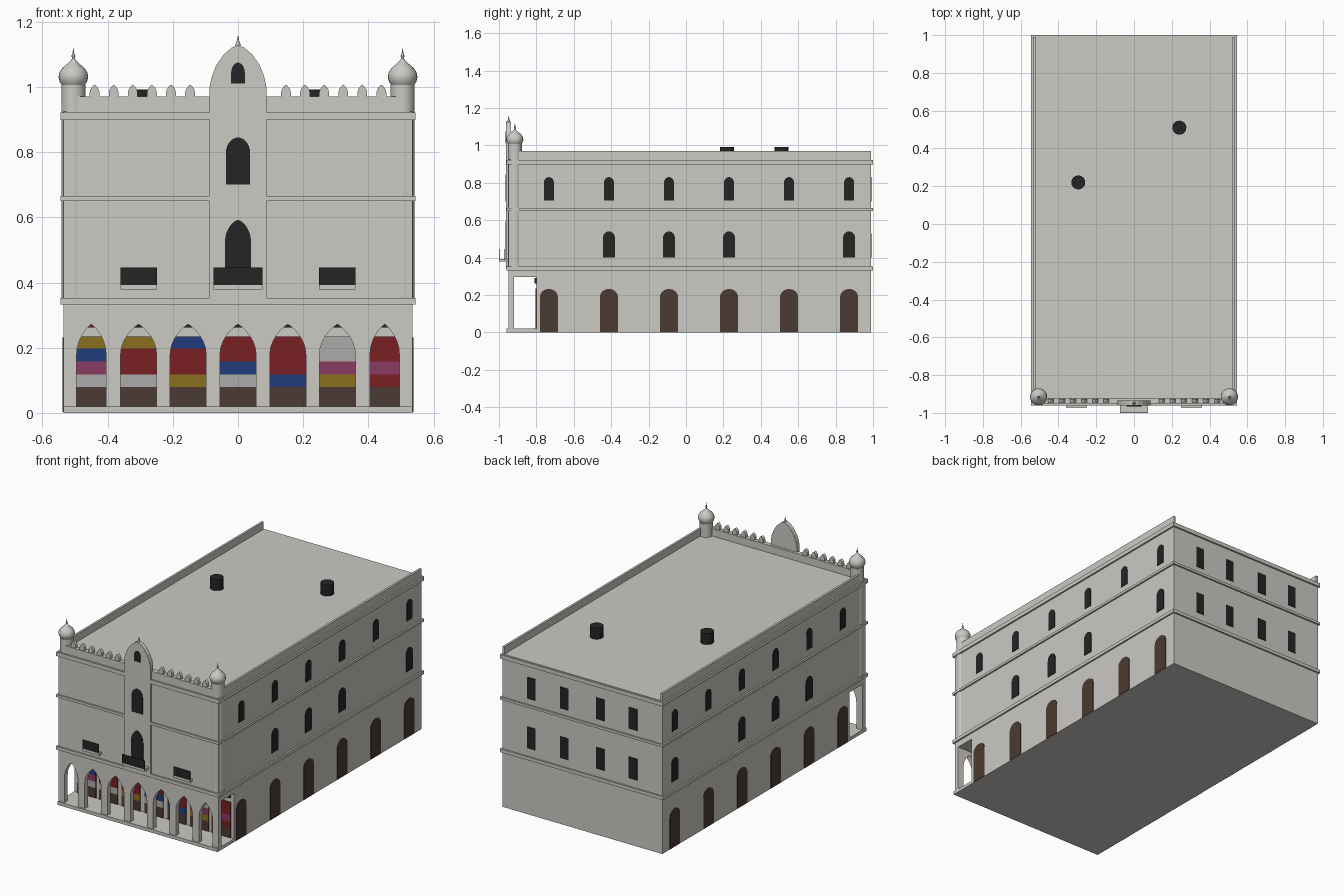
import bpy, bmesh, math

if "Cube" in bpy.data.objects:
    bpy.data.objects.remove(bpy.data.objects["Cube"])

def mat(name, r, g, b):
    m = bpy.data.materials.new(name)
    m.diffuse_color = (r, g, b, 1)
    m.use_nodes = True
    m.node_tree.nodes["Principled BSDF"].inputs["Base Color"].default_value = m.diffuse_color
    return m

STONE = mat("pale_stone", 0.60, 0.585, 0.55)
DARK = mat("dark_opening", 0.018, 0.018, 0.018)
BROWN = mat("brown_wood", 0.07, 0.042, 0.032)
RED = mat("red_cloth", 0.19, 0.014, 0.016)
BLUE = mat("blue_cloth", 0.015, 0.045, 0.20)
GOLD = mat("mustard_cloth", 0.26, 0.16, 0.014)
PINK = mat("pink_cloth", 0.25, 0.045, 0.12)
WHITE = mat("white_cloth", 0.42, 0.41, 0.40)

def finish(name, bm, m, smooth=False):
    bmesh.ops.remove_doubles(bm, verts=bm.verts, dist=1e-6)
    bmesh.ops.recalc_face_normals(bm, faces=bm.faces)
    me = bpy.data.meshes.new(name)
    bm.to_mesh(me)
    bm.free()
    me.materials.append(m)
    o = bpy.data.objects.new(name, me)
    bpy.context.collection.objects.link(o)
    if smooth:
        bpy.context.view_layer.objects.active = o
        o.select_set(True)
        bpy.ops.object.shade_smooth_by_angle(angle=math.radians(35))
        o.select_set(False)
    return o

def prism(name, pts, axis, a, b, m):
    """Extrude a 2D outline along x (outline in y,z) or y (outline in x,z)."""
    bm = bmesh.new()
    at = lambda p, d: (d, p[0], p[1]) if axis == "x" else (p[0], d, p[1])
    lo = [bm.verts.new(at(p, a)) for p in pts]
    hi = [bm.verts.new(at(p, b)) for p in pts]
    bm.faces.new(lo)
    bm.faces.new(hi[::-1])
    n = len(pts)
    for i in range(n):
        j = (i + 1) % n
        bm.faces.new((lo[i], lo[j], hi[j], hi[i]))
    return finish(name, bm, m)

def box(name, x0, x1, y0, y1, z0, z1, m):
    return prism(name, [(x0, z0), (x1, z0), (x1, z1), (x0, z1)], "y", y0, y1, m)

def arch(c, w, z0, spring, top, q=0.5, n=7):
    """Arch outline, left foot to right foot; q=0.5 is round, q near 1 pointed."""
    half = []
    for i in range(n + 1):
        t = math.sin(math.pi / 2 * i / n)
        half.append((w / 2 * max(0, 1 - t * t) ** q, spring + (top - spring) * t))
    return ([(c - w / 2, z0)] + [(c - x, z) for x, z in half]
            + [(c + x, z) for x, z in half[-2::-1]] + [(c + w / 2, z0)])

def lathe(name, prof, x, y, m, n=24):
    bm = bmesh.new()
    rings = [[bm.verts.new((x + r * math.cos(2 * math.pi * k / n),
                            y + r * math.sin(2 * math.pi * k / n), z))
              for k in range(n)] for r, z in prof]
    for a, b in zip(rings, rings[1:]):
        for k in range(n):
            bm.faces.new((a[k], a[(k + 1) % n], b[(k + 1) % n], b[k]))
    bm.faces.new(rings[0][::-1])
    bm.faces.new(rings[-1])
    return finish(name, bm, m, True)

W = 0.535
# Main body: side outline with the open arcade passage at the front
prism("main_body", [(-0.96, 0), (0.99, 0), (0.99, 0.925), (-0.95, 0.925), (-0.95, 0.295),
                    (-0.80, 0.295), (-0.80, 0.02), (-0.96, 0.02)], "x", -W, W, STONE)

# Arcade screen with seven pointed arches
centres = [-0.45, -0.305, -0.153, 0, 0.153, 0.305, 0.45]
outline = [(-W, 0.295), (-W, 0.02)]
for c in centres:
    outline += arch(c, 0.09 if abs(c) > 0.4 else 0.11, 0.02, 0.18, 0.272, 0.9)
outline += [(W, 0.02), (W, 0.295)]
prism("arcade_screen", outline, "y", -0.95, -0.92, STONE)

# Shop fronts: wooden counter, four rows of cloth, and a sign board
stock = [(WHITE, PINK, BLUE, GOLD), (WHITE, RED, RED, GOLD), (GOLD, RED, RED, BLUE),
         (WHITE, BLUE, RED, RED), (BLUE, RED, RED, RED), (GOLD, PINK, WHITE, WHITE),
         (RED, PINK, RED, RED)]
rows = [0.08, 0.118, 0.158, 0.198, 0.235]
for i, (c, cloths) in enumerate(zip(centres, stock)):
    x0, x1 = c - 0.062, c + 0.062
    box(f"shop_counter_{i}", x0, x1, -0.805, -0.80, 0.02, 0.08, BROWN)
    for j, m in enumerate(cloths):
        box(f"shop_cloth_{i}_{j}", x0, x1, -0.805, -0.80, rows[j], rows[j + 1], m)
    box(f"shop_sign_{i}", x0, x1, -0.809, -0.80, 0.262, 0.29, RED if i == 0 else DARK)

# String courses around all sides
for i, (z0, z1) in enumerate([(0.332, 0.352), (0.65, 0.665), (0.898, 0.922)]):
    box(f"string_course_{i}", -W - 0.01, W + 0.01, -0.96, 1.0, z0, z1, STONE)

# Central bay with a curved gable, openings and finial
gable = [(0.087, 1.0), (0.081, 1.03), (0.067, 1.066), (0.045, 1.098), (0.02, 1.12)]
prism("central_bay", [(-0.087, 0.345), (0.087, 0.345)] + gable + [(0, 1.128)]
      + [(-x, z) for x, z in gable[::-1]], "y", -0.962, -0.935, STONE)
lathe("gable_finial", [(0.005, 1.115), (0.008, 1.13), (0.004, 1.14), (0.0008, 1.156)],
      0, -0.948, STONE, 10)
prism("balcony_door", arch(0, 0.08, 0.39, 0.525, 0.592, 0.65), "y", -0.965, -0.96, DARK)
prism("bay_window", arch(0, 0.074, 0.70, 0.80, 0.845, 0.55), "y", -0.965, -0.96, DARK)
prism("gable_window", arch(0, 0.042, 1.01, 1.045, 1.075, 0.6), "y", -0.965, -0.96, DARK)

# Balconies: slab plus a dark front railing
for name, c, w, y in [("centre", 0, 0.15, -1.0), ("left", -0.305, 0.112, -0.972),
                      ("right", 0.305, 0.112, -0.972)]:
    box(f"balcony_slab_{name}", c - w / 2, c + w / 2, y, -0.945, 0.378, 0.392, STONE)
    box(f"balcony_rail_{name}", c - w / 2, c + w / 2, y, y + 0.002, 0.392, 0.446, DARK)

# Parapets and merlons
box("front_parapet", -0.50, 0.50, -0.95, -0.92, 0.925, 0.97, STONE)
for s in (-1, 1):
    side = "left" if s < 0 else "right"
    box(f"side_parapet_{side}", *sorted((s * 0.522, s * W)), -0.90, 0.99, 0.925, 0.97, STONE)
    for k in range(6):
        prism(f"merlon_{side}_{k}", arch(s * (0.147 + 0.0586 * k), 0.03, 0.968, 0.982, 1.007, 0.9, 4),
              "y", -0.946, -0.926, STONE)

    # Corner turret: shaft, onion dome and spike
    lathe(f"turret_shaft_{side}", [(0.037, 0.35), (0.037, 1.006)], s * 0.505, -0.915, STONE)
    lathe(f"turret_dome_{side}", [(0.034, 1.004), (0.042, 1.016), (0.0455, 1.03), (0.043, 1.044),
                                  (0.034, 1.058), (0.02, 1.07), (0.009, 1.08), (0.004, 1.088),
                                  (0.006, 1.095), (0.003, 1.102), (0.0006, 1.118)],
          s * 0.505, -0.915, STONE)

    # Side doors and windows
    xa, xb = s * (W - 0.002), s * (W + 0.003)
    for k in range(6):
        y = -0.733 + 0.321 * k
        prism(f"side_door_{side}_{k}", arch(y, 0.096, 0.002, 0.19, 0.232), "x", xa, xb, BROWN)
        prism(f"upper_window_{side}_{k}", arch(y, 0.054, 0.705, 0.80, 0.83), "x", xa, xb, DARK)
        if k not in (0, 4):
            prism(f"lower_window_{side}_{k}", arch(y, 0.064, 0.40, 0.505, 0.54), "x", xa, xb, DARK)

# Back windows
for x in (-0.34, -0.12, 0.12, 0.34):
    for z in (0.40, 0.70):
        box(f"back_window_{x}_{z}", x - 0.028, x + 0.028, 0.988, 0.993, z, z + 0.13, DARK)

# Roof water tanks
for i, (x, y) in enumerate([(-0.295, 0.22), (0.24, 0.51)]):
    lathe(f"roof_tank_{i}", [(0.037, 0.92), (0.037, 0.992)], x, y, DARK)
